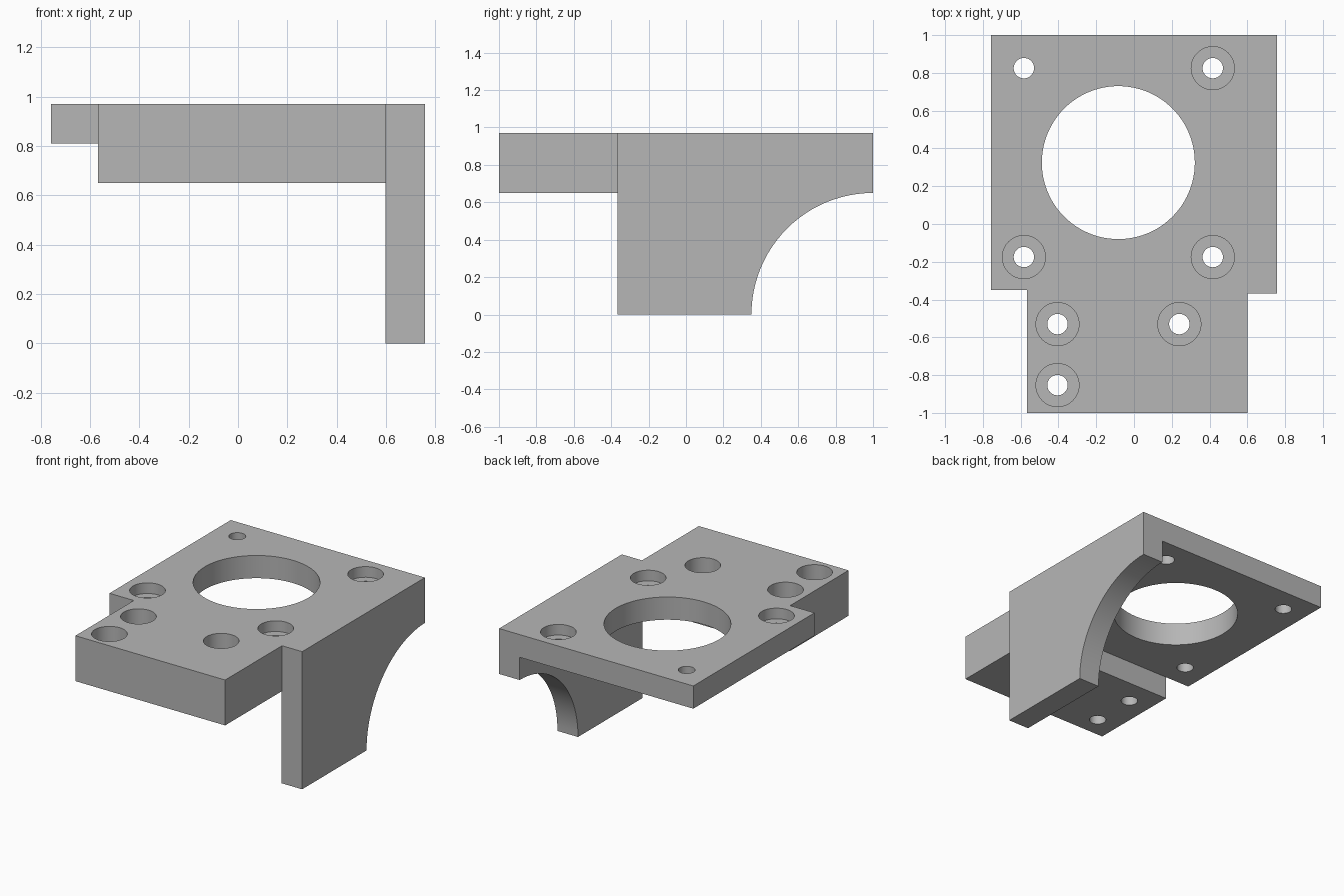
import bpy
import bmesh
from mathutils import Matrix

cube = bpy.data.objects.get("Cube")
if cube:
    bpy.data.objects.remove(cube, do_unlink=True)

grey = bpy.data.materials.new("machined_grey")
grey.use_nodes = True
grey.diffuse_color = (0.47, 0.47, 0.47, 1)
grey.node_tree.nodes["Principled BSDF"].inputs["Base Color"].default_value = grey.diffuse_color

TOP = 0.97


def add_object(name, bm):
    bmesh.ops.recalc_face_normals(bm, faces=bm.faces)
    mesh = bpy.data.meshes.new(name)
    bm.to_mesh(mesh)
    bm.free()
    mesh.materials.append(grey)
    obj = bpy.data.objects.new(name, mesh)
    bpy.context.collection.objects.link(obj)
    return obj


def extrude(name, points, direction):
    bm = bmesh.new()
    face = bm.faces.new([bm.verts.new(p) for p in points])
    out = bmesh.ops.extrude_face_region(bm, geom=[face])
    verts = [v for v in out["geom"] if isinstance(v, bmesh.types.BMVert)]
    bmesh.ops.translate(bm, verts=verts, vec=direction)
    return add_object(name, bm)


def box(name, x0, x1, y0, y1, z0, z1):
    base = [(x0, y0, z0), (x1, y0, z0), (x1, y1, z0), (x0, y1, z0)]
    return extrude(name, base, (0, 0, z1 - z0))


def cylinder(name, x, y, radius, z0, z1, sides=64):
    bm = bmesh.new()
    bmesh.ops.create_cone(bm, cap_ends=True, segments=sides, radius1=radius,
                          radius2=radius, depth=z1 - z0,
                          matrix=Matrix.Translation((x, y, (z0 + z1) / 2)))
    return add_object(name, bm)


def combine(target, tool, operation):
    tool.hide_render = True
    mod = target.modifiers.new(tool.name, "BOOLEAN")
    mod.operation = operation
    mod.solver = "EXACT"
    mod.object = tool
    bpy.context.view_layer.objects.active = target
    bpy.ops.object.modifier_apply(modifier=mod.name)
    bpy.data.objects.remove(tool, do_unlink=True)


# Thin plate, thick front block and hanging side wall joined into one body
bracket = box("mounting_bracket", -0.757, 0.6, -0.35, 1, 0.81, TOP)
combine(bracket, box("front_block", -0.567, 0.6, -1, -0.35, 0.65, TOP), "UNION")
wall = box("side_wall", 0.597, 0.757, -0.367, 1, 0, TOP)

# Concave quarter round under the back of the wall
bm = bmesh.new()
bmesh.ops.create_cone(bm, cap_ends=True, segments=96, radius1=0.65, radius2=0.65, depth=0.5,
                      matrix=Matrix.Translation((0.68, 1, 0)) @ Matrix.Rotation(1.5707963, 4, "Y"))
combine(wall, add_object("round_cutter", bm), "DIFFERENCE")
combine(bracket, wall, "UNION")

# Large bore
combine(bracket, cylinder("bore_cutter", -0.083, 0.325, 0.405, 0.5, 1.2, 96), "DIFFERENCE")

# Bolt holes: x, y, counterbore depth
holes = [(-0.583, 0.825, 0), (0.417, 0.825, 0.075), (-0.583, -0.175, 0.075),
         (0.417, -0.175, 0.075), (-0.405, -0.53, 0.16), (0.24, -0.53, 0.16),
         (-0.405, -0.853, 0.16)]
for x, y, depth in holes:
    combine(bracket, cylinder("hole_cutter", x, y, 0.054, 0.5, 1.2, 48), "DIFFERENCE")
    if depth:
        combine(bracket, cylinder("counterbore_cutter", x, y, 0.114, TOP - depth, 1.2),
                "DIFFERENCE")

# Smooth bores with crisp edges
bpy.ops.object.select_all(action="DESELECT")
bracket.select_set(True)
bpy.context.view_layer.objects.active = bracket
bpy.ops.object.shade_smooth_by_angle(angle=0.5)
